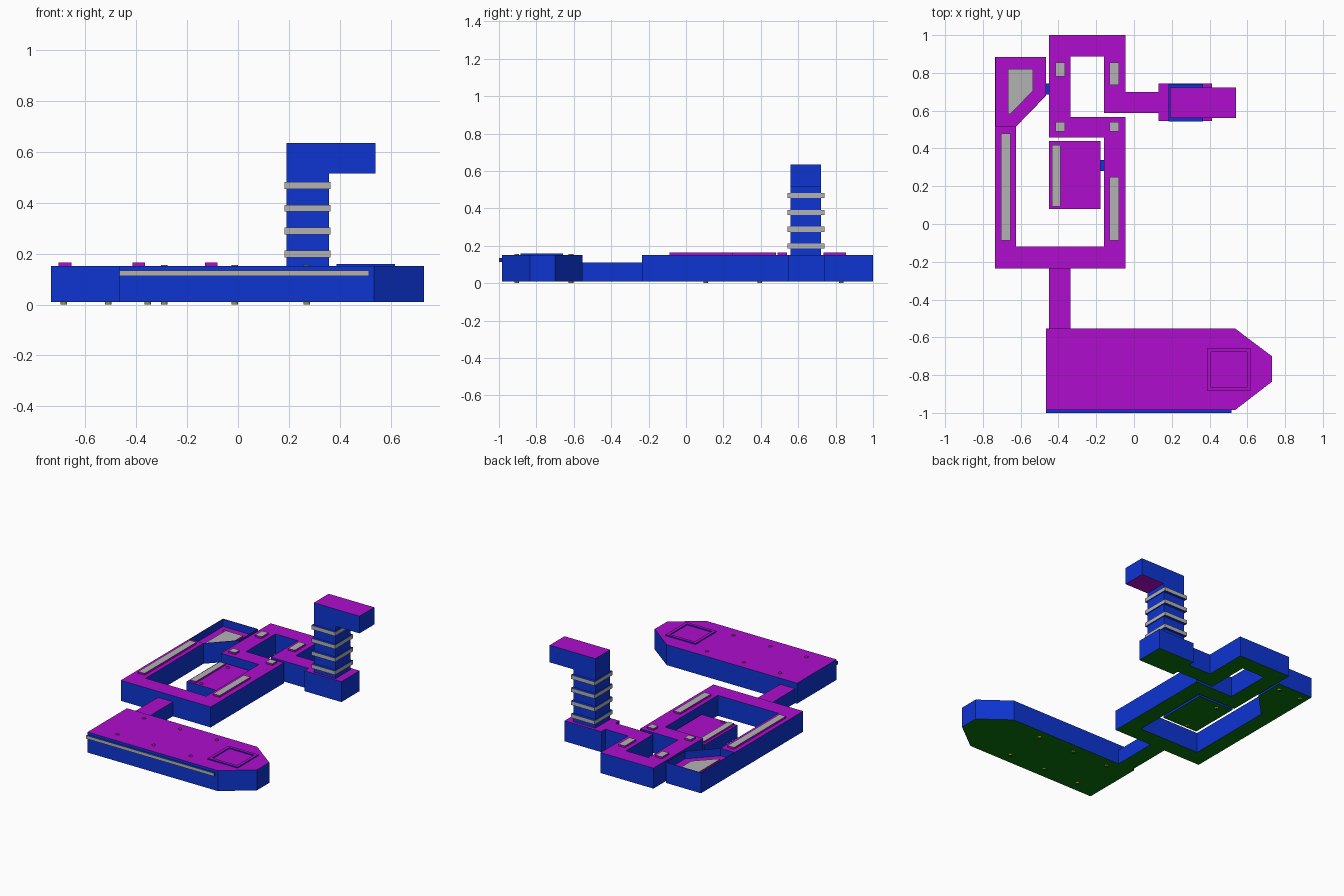
import bpy, bmesh, math

if "Cube" in bpy.data.objects:
    bpy.data.objects.remove(bpy.data.objects["Cube"])

# Colours, assigned per face direction
def material(name, rgb):
    m = bpy.data.materials.new(name)
    m.diffuse_color = (*rgb, 1)
    m.use_nodes = True
    m.node_tree.nodes["Principled BSDF"].inputs["Base Color"].default_value = m.diffuse_color
    return m

BLUE = material("blue", (0.004, 0.035, 0.65))
MAGENTA = material("magenta", (0.43, 0.004, 0.62))
GREEN = material("green", (0.003, 0.19, 0.004))
GREY = material("grey", (0.45, 0.45, 0.45))
OLIVE = material("olive", (0.35, 0.30, 0.02))


def prism(name, pts, z0, z1, top=MAGENTA, side=BLUE, bottom=GREEN):
    """Extrude a counter-clockwise outline, colouring top, sides and bottom."""
    bm = bmesh.new()
    face = bm.faces.new([bm.verts.new((x, y, z0)) for x, y in pts])
    ext = bmesh.ops.extrude_face_region(bm, geom=[face], use_keep_orig=True)
    verts = [v for v in ext["geom"] if isinstance(v, bmesh.types.BMVert)]
    bmesh.ops.translate(bm, verts=verts, vec=(0, 0, z1 - z0))
    bmesh.ops.recalc_face_normals(bm, faces=bm.faces[:])
    for f in bm.faces:
        f.material_index = 0 if f.normal.z > 0.5 else 2 if f.normal.z < -0.5 else 1
    mesh = bpy.data.meshes.new(name)
    bm.to_mesh(mesh)
    bm.free()
    for m in (top, side, bottom):
        mesh.materials.append(m)
    ob = bpy.data.objects.new(name, mesh)
    bpy.context.collection.objects.link(ob)
    return ob


def box(name, x0, x1, y0, y1, z0, z1, *mats):
    return prism(name, [(x0, y0), (x1, y0), (x1, y1), (x0, y1)], z0, z1, *mats)


def pin(name, x, y, z1):
    pts = [(x + 0.0125 * math.cos(i * math.tau / 12), y + 0.0125 * math.sin(i * math.tau / 12))
           for i in range(12)]
    prism(name, pts, 0, z1, MAGENTA, OLIVE, GREEN)


B, T, LOW = 0.01, 0.152, 0.10

# Pointed hull with side stripe, deck frame and pins
prism("hull", [(-0.465, -0.985), (0.535, -0.985), (0.73, -0.835), (0.73, -0.70),
               (0.535, -0.553), (-0.465, -0.553)], B, T)
stripe = box("hull_stripe", -0.465, 0.515, -1.0, -0.98, 0.112, 0.134, BLUE, BLUE, BLUE)
stripe.data.materials.append(GREY)
for f in stripe.data.polygons:
    if f.normal.y < -0.5:
        f.material_index = 3
x0, x1, y0, y1, w = 0.387, 0.617, -0.885, -0.657, 0.02
box("deck_frame_front", x0, x1, y0, y0 + w, T, 0.16)
box("deck_frame_back", x0, x1, y1 - w, y1, T, 0.16)
box("deck_frame_left", x0, x0 + w, y0 + w, y1 - w, T, 0.16)
box("deck_frame_right", x1 - w, x1, y0 + w, y1 - w, T, 0.16)
for x in (-0.29, -0.013, 0.27):
    for y in (-0.905, -0.615):
        pin("hull_pin", x, y, 0.156)

# Connector between hull and walkway
box("connector", -0.45, -0.335, -0.56, -0.23, B, 0.11)

# Spiral walkway
prism("walkway", [(-0.735, 0.515), (-0.735, -0.235), (-0.045, -0.235), (-0.045, 0.567),
                  (-0.335, 0.567), (-0.335, 0.888), (-0.16, 0.888), (-0.16, 0.588),
                  (0.13, 0.588), (0.13, 0.698), (-0.045, 0.698), (-0.045, 1.0),
                  (-0.45, 1.0), (-0.45, 0.457), (-0.16, 0.457), (-0.16, -0.12),
                  (-0.625, -0.12), (-0.625, 0.515)], B, T)
for x0, x1, y0, y1 in ((-0.705, -0.655, -0.087, 0.48), (-0.13, -0.08, -0.087, 0.25),
                       (-0.13, -0.08, 0.49, 0.54), (-0.415, -0.365, 0.49, 0.54),
                       (-0.13, -0.08, 0.735, 0.855), (-0.415, -0.365, 0.78, 0.855)):
    box("walkway_inlay", x0, x1, y0, y1, T, 0.165, GREY, MAGENTA, GREY)

# Corner tray with low floor and thin walls
tray = [(-0.735, 0.515), (-0.625, 0.515), (-0.465, 0.68), (-0.465, 0.885), (-0.735, 0.885)]
prism("tray_floor", tray, B, LOW)
inner = [(-0.731, 0.515), (-0.627, 0.515), (-0.469, 0.682), (-0.469, 0.881), (-0.731, 0.881)]
for i in range(1, 5):
    j = (i + 1) % 5
    prism("tray_wall", [tray[i], tray[j], inner[j], inner[i]], LOW, T)
prism("tray_inlay", [(-0.668, 0.582), (-0.655, 0.582), (-0.535, 0.705), (-0.535, 0.82),
                     (-0.668, 0.82)], LOW, 0.112, GREY, MAGENTA, GREY)
pin("tray_pin", -0.685, 0.83, 0.104)
pin("tray_pin", -0.51, 0.83, 0.104)
box("tray_joint", -0.468, -0.447, 0.685, 0.743, 0.05, 0.09, BLUE, BLUE, BLUE)

# Centre block
box("centre_block", -0.45, -0.177, 0.08, 0.44, B, LOW)
box("centre_inlay", -0.433, -0.388, 0.093, 0.418, LOW, 0.112, GREY, MAGENTA, GREY)
for y in (0.105, 0.395):
    pin("centre_pin", -0.355, y, 0.104)
box("centre_joint", -0.18, -0.157, 0.28, 0.338, 0.05, 0.09, BLUE, BLUE, BLUE)

# Tower with rings and overhanging arm
box("tower_base", 0.13, 0.412, 0.545, 0.743, B, T)
box("tower", 0.19, 0.357, 0.56, 0.722, T, 0.515)
box("tower_arm", 0.19, 0.54, 0.56, 0.722, 0.515, 0.634, MAGENTA, BLUE, MAGENTA)
for i in range(4):
    z = 0.185 + 0.09 * i
    box("tower_ring", 0.182, 0.364, 0.543, 0.741, z, z + 0.027, BLUE, GREY, BLUE)
